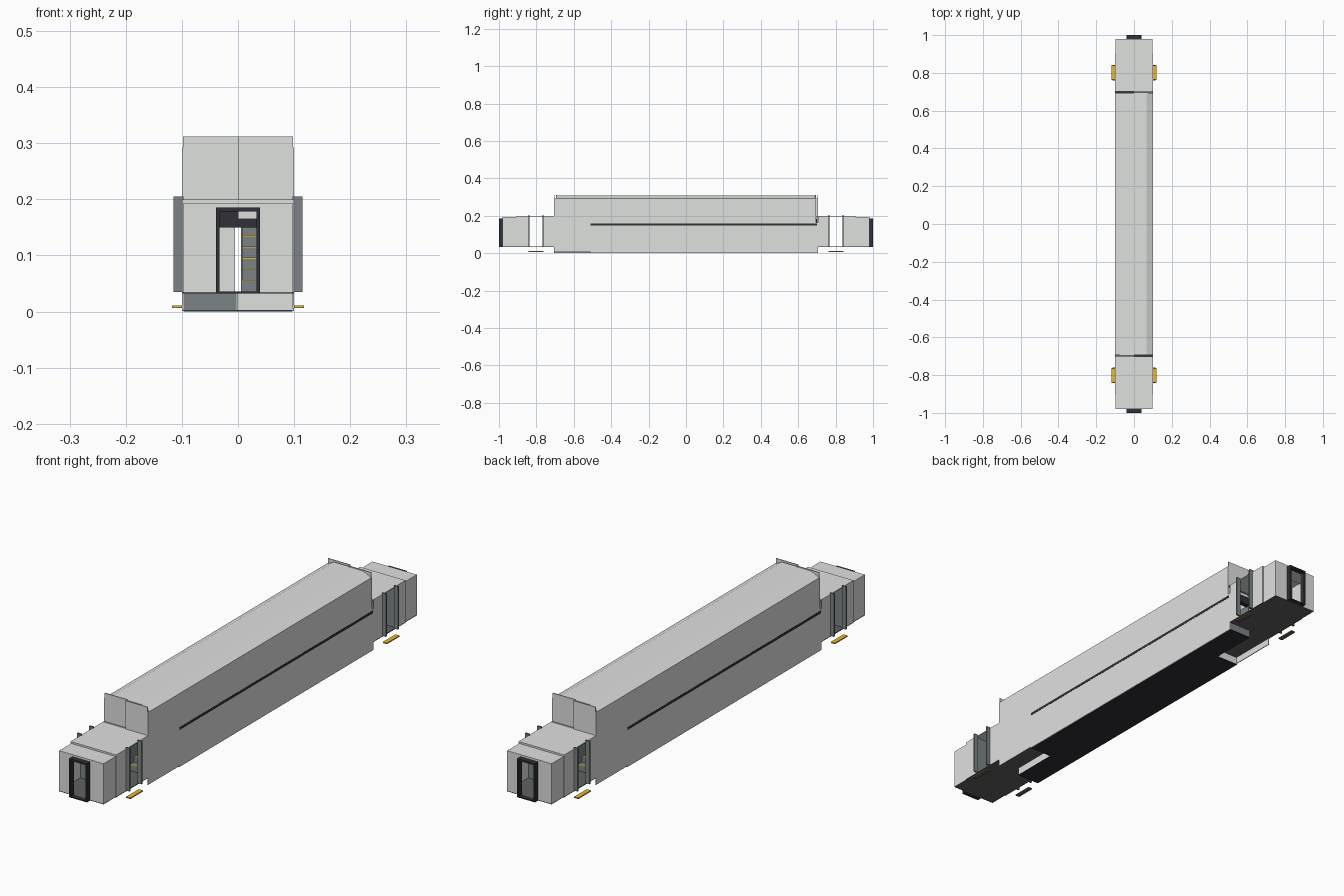
import bpy
import bmesh

cube = bpy.data.objects.get("Cube")
if cube:
    bpy.data.objects.remove(cube, do_unlink=True)


def material(name, r, g, b):
    m = bpy.data.materials.new(name)
    m.use_nodes = True
    m.diffuse_color = (r, g, b, 1)
    bsdf = m.node_tree.nodes["Principled BSDF"]
    bsdf.inputs["Base Color"].default_value = (r, g, b, 1)
    bsdf.inputs["Roughness"].default_value = 0.7
    return m


BODY = material("light_grey", 0.74, 0.75, 0.74)
SLATE = material("slate_grey", 0.2, 0.23, 0.24)
FLOOR = material("dark_grey", 0.12, 0.12, 0.125)
BLACK = material("near_black", 0.03, 0.03, 0.038)
YELLOW = material("safety_yellow", 0.8, 0.48, 0.03)


def prism(name, profile, axis, lo, hi, mat):
    """Extrude a closed 2D profile along x or y."""
    def point(a, b, d):
        return (d, a, b) if axis == "x" else (a, d, b)
    n = len(profile)
    verts = [point(a, b, d) for d in (lo, hi) for a, b in profile]
    faces = [tuple(range(n)), tuple(range(n, 2 * n))]
    faces += [(i, (i + 1) % n, (i + 1) % n + n, i + n) for i in range(n)]
    me = bpy.data.meshes.new(name)
    me.from_pydata(verts, [], faces)
    bm = bmesh.new()
    bm.from_mesh(me)
    bmesh.ops.recalc_face_normals(bm, faces=bm.faces)
    bm.to_mesh(me)
    bm.free()
    me.materials.append(mat)
    ob = bpy.data.objects.new(name, me)
    bpy.context.collection.objects.link(ob)
    return ob


def box(name, x, y, z, mat):
    rect = [(x[0], z[0]), (x[1], z[0]), (x[1], z[1]), (x[0], z[1])]
    return prism(name, rect, "y", y[0], y[1], mat)


W = 0.1        # half width
T = 0.003      # sheet thickness
BODY_END = 0.705
ROOF_END = 0.694
WELL = 0.51    # inner end of the stairwells
DECK = 0.155   # upper deck height
SILL = 0.035   # vestibule floor height
CAB = 0.905    # start of the narrower end section
TIP = 0.98

# Roof with sloped shoulders
prism("roof", [(-W, 0.285), (-W, 0.292), (-0.065, 0.309),
               (0.065, 0.309), (W, 0.292), (W, 0.285)],
      "y", -ROOF_END, ROOF_END, BODY)

# Belly pan and upper deck
box("belly", (-W + T, W - T), (-WELL, WELL), (0, T), BLACK)
box("upper_deck", (-W + T, W - T), (-WELL, WELL), (DECK - 0.005, DECK), FLOOR)

# Each end is the other one turned half round about z
for end, s in (("front", 1), ("back", -1)):

    def part(name, x, y, z, mat):
        xs, ys = sorted((x[0] * s, x[1] * s)), sorted((y[0] * s, y[1] * s))
        return box(end + "_" + name, xs, ys, z, mat)

    # Side wall, notched at its far upper corner, and its dark stripe
    wall = [(-BODY_END, 0.005), (-WELL, 0.005), (-WELL, 0.001),
            (BODY_END, 0.001), (BODY_END, 0.165),
            (ROOF_END, 0.165), (ROOF_END, 0.292), (-BODY_END, 0.292)]
    prism(end + "_side_wall", [(y * s, z) for y, z in wall], "x",
          s * (W - T), s * W, BODY)
    part("side_stripe", (W - 0.001, W + 0.0008), (-WELL, 0.7),
         (0.148, 0.158), BLACK)

    # Split upper bulkhead: one half stands forward of the roof
    part("forward_bulkhead", (0, 0.098), (-BODY_END, -BODY_END + T),
         (0.165, 0.312), BODY)
    part("recessed_bulkhead", (-0.098, 0), (-ROOF_END - 0.001, -ROOF_END + T),
         (0.165, 0.312), BODY)
    part("bulkhead_return", (0, T), (-BODY_END + T, -ROOF_END),
         (0.19, 0.292), BODY)
    part("bulkhead_gap", (T, W - T), (-BODY_END + T, -ROOF_END),
         (0.197, 0.2), BLACK)

    # Lower stairwell box on one half, open notch on the other
    part("well_bottom", (-W + T, 0), (-BODY_END, -WELL), (0, T), BLACK)
    part("well_side", (-T, 0), (-BODY_END, -WELL), (T, SILL), BODY)
    part("well_front", (-W + T, -T), (-BODY_END, -BODY_END + T),
         (T, SILL), SLATE)
    part("notch_back", (0, W - T), (-WELL, -WELL + T), (T, SILL), BODY)

    # Vestibule floor and roofs
    part("vestibule_floor", (-W, W), (-CAB, -BODY_END), (SILL - T, SILL), FLOOR)
    part("end_floor", (-0.097, 0.097), (-TIP, -CAB), (SILL - T, SILL), FLOOR)
    part("landing_floor", (0, W - T), (-BODY_END, -WELL), (SILL - T, SILL), FLOOR)
    part("vestibule_roof", (-W, W), (-CAB, -BODY_END), (0.197, 0.2), BODY)
    part("roof_infill", (-W, 0), (-BODY_END, -ROOF_END), (0.197, 0.2), SLATE)
    part("end_roof", (-0.097, 0.097), (-TIP, -CAB), (0.19, 0.193), BODY)
    part("roof_step", (-W, W), (-CAB, -CAB + T), (0.19, 0.197), BODY)

    for side, m in (("left", 1), ("right", -1)):
        # Vestibule walls either side of the open doorway
        part(side + "_inner_wall", (m * (W - T), m * W), (-0.765, -BODY_END),
             (SILL, 0.197), BODY)
        part(side + "_outer_wall", (m * (W - T), m * W), (-CAB, -0.84),
             (SILL, 0.197), BODY)
        part(side + "_end_wall", (m * 0.094, m * 0.097), (-TIP, -CAB),
             (SILL, 0.19), BODY)
        part(side + "_nose_wall", (m * 0.034, m * 0.097), (-TIP, -TIP + T),
             (SILL, 0.19), BODY)
        part(side + "_partition", (m * 0.045, m * 0.097), (-0.848, -0.845),
             (SILL, 0.197), SLATE)
        # Door fins and boarding step
        for fin, y in (("outer", -0.842), ("inner", -0.767)):
            part(side + "_" + fin + "_door_fin", (m * 0.097, m * 0.115),
                 (y, y + 0.006), (SILL, 0.205), SLATE)
        part(side + "_step", (m * 0.1, m * 0.118), (-0.842, -0.763),
             (0.0075, 0.0105), YELLOW)
        part(side + "_step_base", (m * 0.1, m * 0.118), (-0.842, -0.763),
             (0.006, 0.0075), FLOOR)
        # Gangway frame uprights
        part(side + "_gangway_post", (m * 0.033, m * 0.039), (-1, -TIP),
             (SILL - T, 0.185), BLACK)

    part("nose_header", (-0.034, 0.034), (-TIP, -TIP + T), (0.18, 0.19), BODY)
    part("gangway_header", (-0.033, 0.033), (-1, -TIP), (0.178, 0.185), BLACK)
    part("gangway_sill", (-0.033, 0.033), (-1, -TIP), (SILL - T, 0.036), BLACK)
    part("ceiling_unit", (-0.06, 0.06), (-0.7, -0.68), (0.15, 0.182), BLACK)

    # Stairs: up to the upper deck on one half, down on the other
    count = 6
    run = (ROOF_END - WELL) / count
    rise = (DECK - SILL) / count
    for i in range(count):
        y, z = -ROOF_END + i * run, SILL + i * rise
        part(f"up_step_{i}", (0.008, W - T), (y, y + run), (z, z + rise), SLATE)
        part(f"up_nosing_{i}", (0.008, W - T), (y - 0.001, y + 0.004),
             (z + rise - 0.001, z + rise + 0.001), YELLOW)
    for i in range(3):
        y, top = -ROOF_END + i * run, SILL - (i + 1) * 0.007
        part(f"down_step_{i}", (-W + T, -T), (y, y + run), (T, top), SLATE)
        part(f"down_nosing_{i}", (-W + T, -T), (y + run - 0.004, y + run),
             (top, top + 0.001), YELLOW)
    part("stair_divider", (0.005, 0.008), (-ROOF_END, -WELL), (SILL, DECK), SLATE)
    part("stair_back", (0.005, W - T), (-WELL, -WELL + T), (SILL, DECK - 0.005), BODY)
